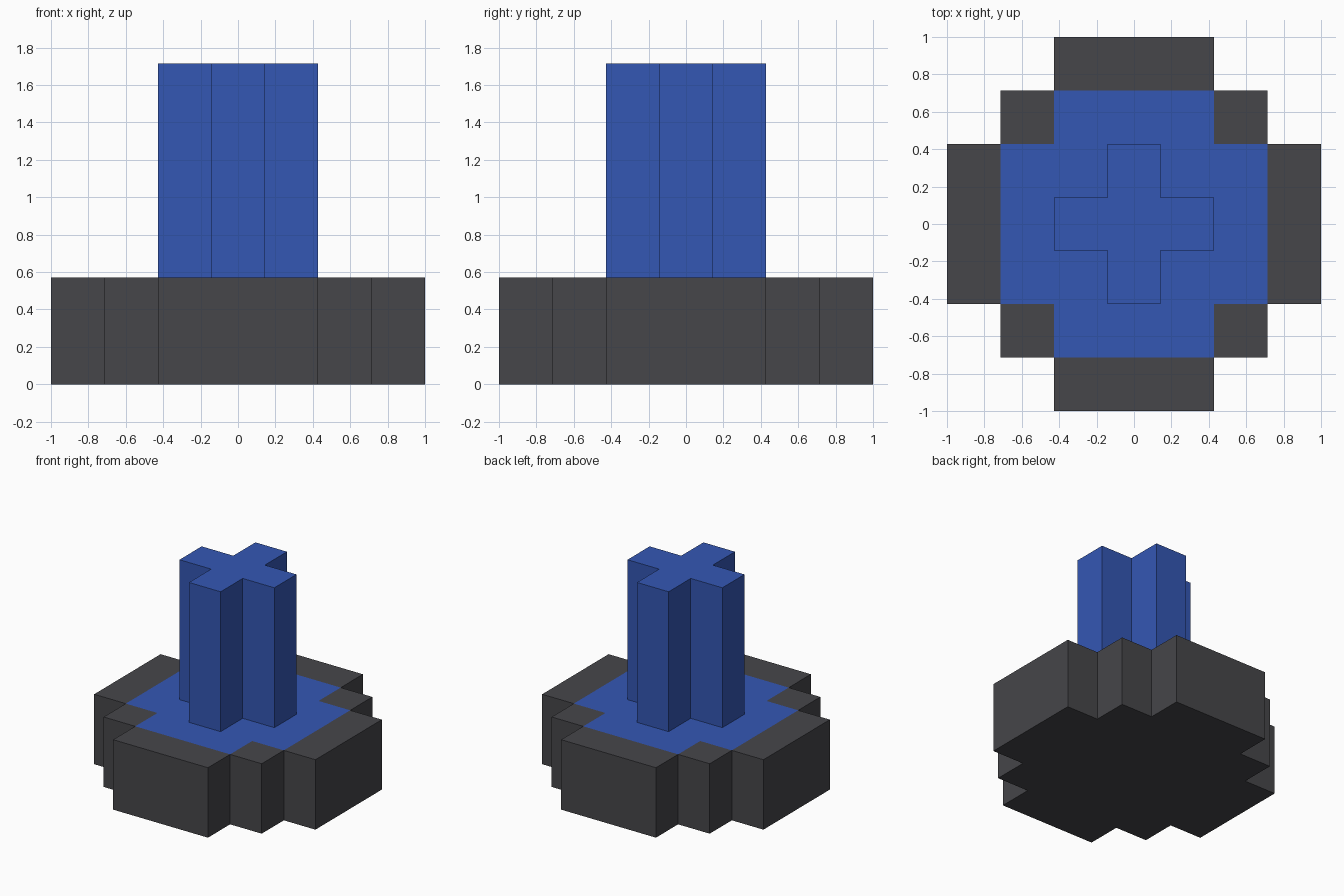
import bpy
import bmesh

cube = bpy.data.objects.get("Cube")
if cube:
    bpy.data.objects.remove(cube, do_unlink=True)

U = 1 / 7              # grid unit: the model is 14 units wide
BASE_TOP = 4 * U
COLUMN_TOP = 12 * U


def make_material(name, color):
    mat = bpy.data.materials.new(name)
    mat.use_nodes = True
    mat.diffuse_color = color
    mat.node_tree.nodes["Principled BSDF"].inputs["Base Color"].default_value = color
    return mat


dark_grey = make_material("dark grey", (0.061, 0.061, 0.068, 1))
blue = make_material("blue", (0.034, 0.095, 0.456, 1))


def stepped_outline(quarter):
    """Turn one quadrant's corner points (in units) about the centre."""
    points = []
    for _ in range(4):
        points += [(x * U, y * U) for x, y in quarter]
        quarter = [(-y, x) for x, y in quarter]
    return points


def add_face(bm, points, z, material=0):
    face = bm.faces.new([bm.verts.new((x, y, z)) for x, y in points])
    face.material_index = material


def add_walls(bm, points, low, high):
    for (ax, ay), (bx, by) in zip(points, points[1:] + points[:1]):
        corners = ((ax, ay, low), (bx, by, low), (bx, by, high), (ax, ay, high))
        bm.faces.new([bm.verts.new(c) for c in corners])


def finish(bm, name, materials):
    bmesh.ops.remove_doubles(bm, verts=bm.verts, dist=0.0001)
    mesh = bpy.data.meshes.new(name)
    bm.to_mesh(mesh)
    bm.free()
    for mat in materials:
        mesh.materials.append(mat)
    obj = bpy.data.objects.new(name, mesh)
    bpy.context.collection.objects.link(obj)


# Stepped base with a flush blue cross in its top
bm = bmesh.new()
outline = stepped_outline([(7, 3), (5, 3), (5, 5), (3, 5), (3, 7)])
pad = stepped_outline([(5, 3), (3, 3), (3, 5)])
add_walls(bm, outline, 0, BASE_TOP)
add_face(bm, outline[::-1], 0)
add_face(bm, pad, BASE_TOP, 1)

# Dark rim around the cross: corner squares and outer strips
corners = stepped_outline([(3, 3), (5, 3), (5, 5), (3, 5)])
strips = stepped_outline([(5, -3), (7, -3), (7, 3), (5, 3)])
for i in range(0, 16, 4):
    add_face(bm, corners[i:i + 4], BASE_TOP)
    add_face(bm, strips[i:i + 4], BASE_TOP)
finish(bm, "stepped_base", [dark_grey, blue])

# Cross-shaped column, open where it stands on the base
bm = bmesh.new()
cross = stepped_outline([(3, 1), (1, 1), (1, 3)])
add_walls(bm, cross, BASE_TOP, COLUMN_TOP)
add_face(bm, cross, COLUMN_TOP)
finish(bm, "cross_column", [blue])
